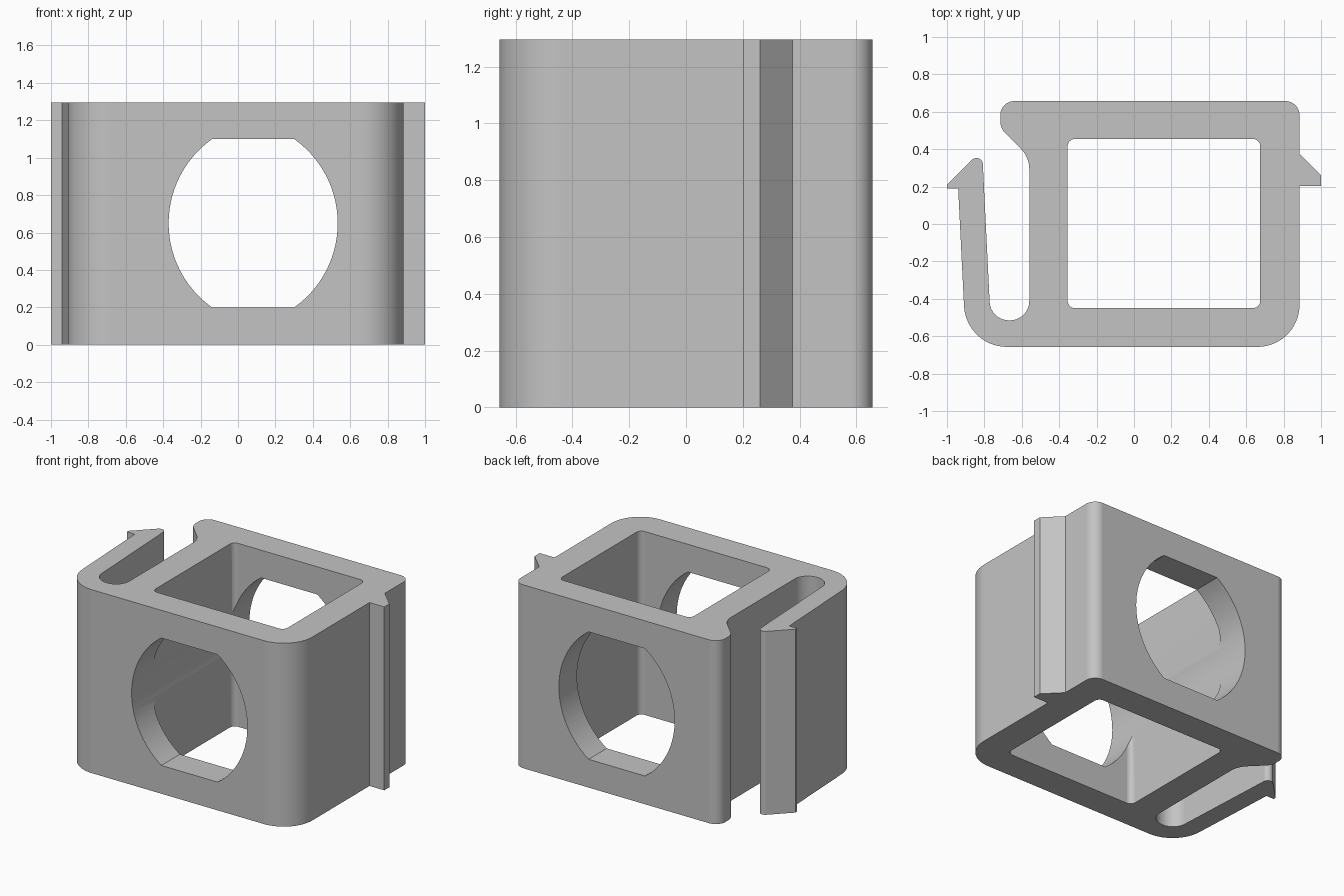
import bpy, bmesh, math
from mathutils import Vector, Matrix

cube = bpy.data.objects.get("Cube")
if cube:
    bpy.data.objects.remove(cube, do_unlink=True)

HEIGHT = 1.295

grey = bpy.data.materials.new("plain grey")
grey.use_nodes = True
grey.diffuse_color = (0.55, 0.55, 0.55, 1)
for node in grey.node_tree.nodes:
    if node.type == 'BSDF_PRINCIPLED':
        node.inputs["Base Color"].default_value = grey.diffuse_color


def rounded(corners, step=math.radians(6)):
    """Outline from (x, y, radius) corners, each filleted by its radius."""
    out = []
    for i, (x, y, r) in enumerate(corners):
        p = Vector((x, y))
        if r == 0:
            out.append(p)
            continue
        a = (Vector(corners[i - 1][:2]) - p).normalized()
        b = (Vector(corners[(i + 1) % len(corners)][:2]) - p).normalized()
        half = a.angle(b) / 2
        centre = p + (a + b).normalized() * r / math.sin(half)
        start = p + a * r / math.tan(half) - centre
        end = p + b * r / math.tan(half) - centre
        turn = math.atan2(start.x * end.y - start.y * end.x, start.dot(end))
        n = max(2, round(abs(turn) / step))
        out += [centre + Matrix.Rotation(turn * k / n, 2) @ start
                for k in range(n + 1)]
    return out


def prism(name, outline, low, high):
    """Extrude an outline along z."""
    bm = bmesh.new()
    face = bm.faces.new([bm.verts.new((p[0], p[1], low)) for p in outline])
    grown = bmesh.ops.extrude_face_region(bm, geom=[face], use_keep_orig=True)
    top = [v for v in grown["geom"] if isinstance(v, bmesh.types.BMVert)]
    bmesh.ops.translate(bm, verts=top, vec=(0, 0, high - low))
    bmesh.ops.recalc_face_normals(bm, faces=bm.faces)
    mesh = bpy.data.meshes.new(name)
    bm.to_mesh(mesh)
    bm.free()
    mesh.materials.append(grey)
    obj = bpy.data.objects.new(name, mesh)
    bpy.context.collection.objects.link(obj)
    return obj


# Clip body: front wall, right hook, slot, back wall, left catch
body = prism("clip_body", rounded([
    (0.885, -0.657, 0.225), (0.885, 0.203, 0), (1.0, 0.203, 0),
    (1.0, 0.26, 0), (0.885, 0.375, 0), (0.885, 0.657, 0.075),
    (-0.715, 0.657, 0.075), (-0.715, 0.512, 0.09), (-0.56, 0.357, 0.15),
    (-0.56, -0.515, 0.103), (-0.767, -0.515, 0.103),
    (-0.812, 0.397, 0.034), (-1.0, 0.209, 0), (-1.0, 0.19, 0),
    (-0.94, 0.19, 0), (-0.898, -0.657, 0.23)]), 0, HEIGHT)

# Vertical square shaft
shaft = prism("shaft_cutter", rounded([
    (0.675, -0.45, 0.04), (0.675, 0.455, 0.04),
    (-0.355, 0.455, 0.04), (-0.355, -0.45, 0.04)]), -0.2, HEIGHT + 0.2)

# Round opening with flat top and bottom, running front to back
RADIUS, HALF_WIDTH, HALF_HEIGHT = 0.552, 0.452, 0.45
sweep = math.asin(HALF_HEIGHT / RADIUS)
arc = [(HALF_WIDTH - RADIUS + RADIUS * math.cos(t), RADIUS * math.sin(t))
       for t in (sweep * k / 14 for k in range(-14, 15))]
opening = prism("opening_cutter", arc + [(-x, -y) for x, y in arc], -1, 1)
opening.data.transform(Matrix.Translation((0.081, 0, HEIGHT / 2 + 0.002))
                       @ Matrix.Rotation(math.pi / 2, 4, 'X'))

bpy.ops.object.select_all(action='DESELECT')
bpy.context.view_layer.objects.active = body
body.select_set(True)
for cutter in (shaft, opening):
    cut = body.modifiers.new(cutter.name, 'BOOLEAN')
    cut.operation = 'DIFFERENCE'
    cut.solver = 'EXACT'
    cut.object = cutter
    bpy.ops.object.modifier_apply(modifier=cut.name)
    bpy.data.objects.remove(cutter, do_unlink=True)

# Smooth fillets, crisp edges, flat walls
bpy.ops.object.shade_smooth_by_angle(angle=math.radians(25))
weighted = body.modifiers.new("flat_walls", 'WEIGHTED_NORMAL')
weighted.keep_sharp = True
